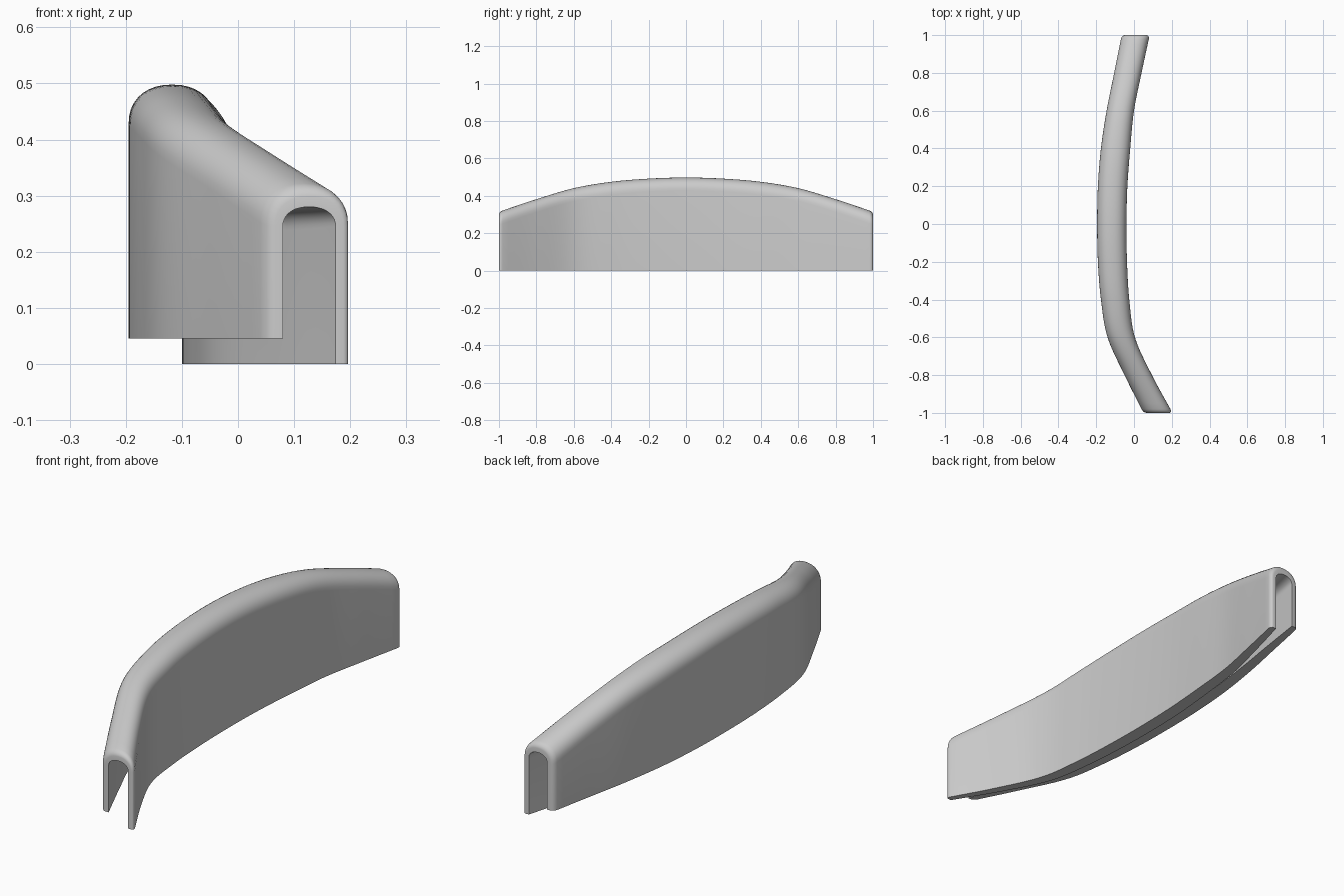
import bpy, bmesh, math

if "Cube" in bpy.data.objects:
    bpy.data.objects.remove(bpy.data.objects["Cube"], do_unlink=True)

# Plan edges and crest height, sampled evenly from front to back
LEFT_EDGE = [.05, -.05, -.14, -.175, -.191, -.195, -.191, -.175, -.145, -.105, -.065]
RIGHT_EDGE = [.204, .095, .005, -.025, -.037, -.04, -.035, -.02, .0, .04, .083]
CREST = [.315, .382, .441, .475, .492, .498, .492, .475, .441, .382, .315]
BOTTOM_LEFT, BOTTOM_RIGHT = .045, 0.0
ARCH_STEPS, STATIONS = 18, 64


def sample(values, y):
    """Catmull-Rom interpolation of evenly spaced values over y = -1..1."""
    u = (y + 1) / 2 * (len(values) - 1)
    i = min(int(u), len(values) - 2)
    t = u - i
    b, c = values[i], values[i + 1]
    a = values[i - 1] if i else 2 * b - c
    d = values[i + 2] if i + 2 < len(values) else 2 * c - b
    return b + t * (c - a + t * (2 * a - 5 * b + 4 * c - d + t * (3 * (b - c) + d - a))) / 2


def arch(y, x0, x1, top, rise):
    """Upside-down U outline from the left foot to the right foot."""
    mid, half = (x0 + x1) / 2, (x1 - x0) / 2
    points = [(x0, y, BOTTOM_LEFT)]
    for k in range(ARCH_STEPS + 1):
        a = math.pi * (1 - k / ARCH_STEPS)
        c, s = math.cos(a), max(math.sin(a), 0)
        points.append((mid + half * math.copysign(abs(c) ** .9, c), y,
                       top - rise + rise * s ** .9))
    return points + [(x1, y, BOTTOM_RIGHT)]


def section(y, inset):
    """Closed wall section: outer arch, then inner arch in reverse."""
    x0, x1, top = (sample(v, y) for v in (LEFT_EDGE, RIGHT_EDGE, CREST))
    fullness = 1 - y * y
    wall = .03 + .03 * fullness
    roof = .035 + .03 * fullness + .05 * min(1, (1 - abs(y)) / .15)
    outer = arch(y, x0 + inset, x1 - inset, top - inset, .07 - inset)
    inner = arch(y, x0 + wall, x1 - wall, top - roof, .035)
    return outer + inner[::-1]


# Stations along the length, with rounded rims at both open ends
RIM = .02
stations = []
for k in range(5):
    a = k / 4 * math.pi / 2
    stations.append((-1 + RIM * (1 - math.cos(a)), .016 * (1 - math.sin(a))))
body = [(-1 + RIM + (2 - 2 * RIM) * k / STATIONS, 0) for k in range(1, STATIONS)]
stations += body + [(-y, inset) for y, inset in reversed(stations)]

# Curved channel cover
bm = bmesh.new()
rings = [[bm.verts.new(p) for p in section(y, inset)] for y, inset in stations]
n = len(rings[0])
for r0, r1 in zip(rings, rings[1:]):
    for i in range(n):
        j = (i + 1) % n
        bm.faces.new((r0[i], r0[j], r1[j], r1[i]))
for ring in (rings[0], rings[-1]):
    for i in range(n // 2 - 1):
        bm.faces.new((ring[i], ring[i + 1], ring[n - 2 - i], ring[n - 1 - i]))
bmesh.ops.recalc_face_normals(bm, faces=bm.faces[:])
mesh = bpy.data.meshes.new("curved_channel_cover")
bm.to_mesh(mesh)
bm.free()
cover = bpy.data.objects.new("curved_channel_cover", mesh)
bpy.context.collection.objects.link(cover)

# Plain grey finish
grey = bpy.data.materials.new("light_grey")
grey.use_nodes = True
grey.diffuse_color = (.6, .6, .6, 1)
grey.node_tree.nodes["Principled BSDF"].inputs["Base Color"].default_value = (.6, .6, .6, 1)
mesh.materials.append(grey)

bpy.context.view_layer.objects.active = cover
cover.select_set(True)
bpy.ops.object.shade_smooth_by_angle(angle=math.radians(50))
